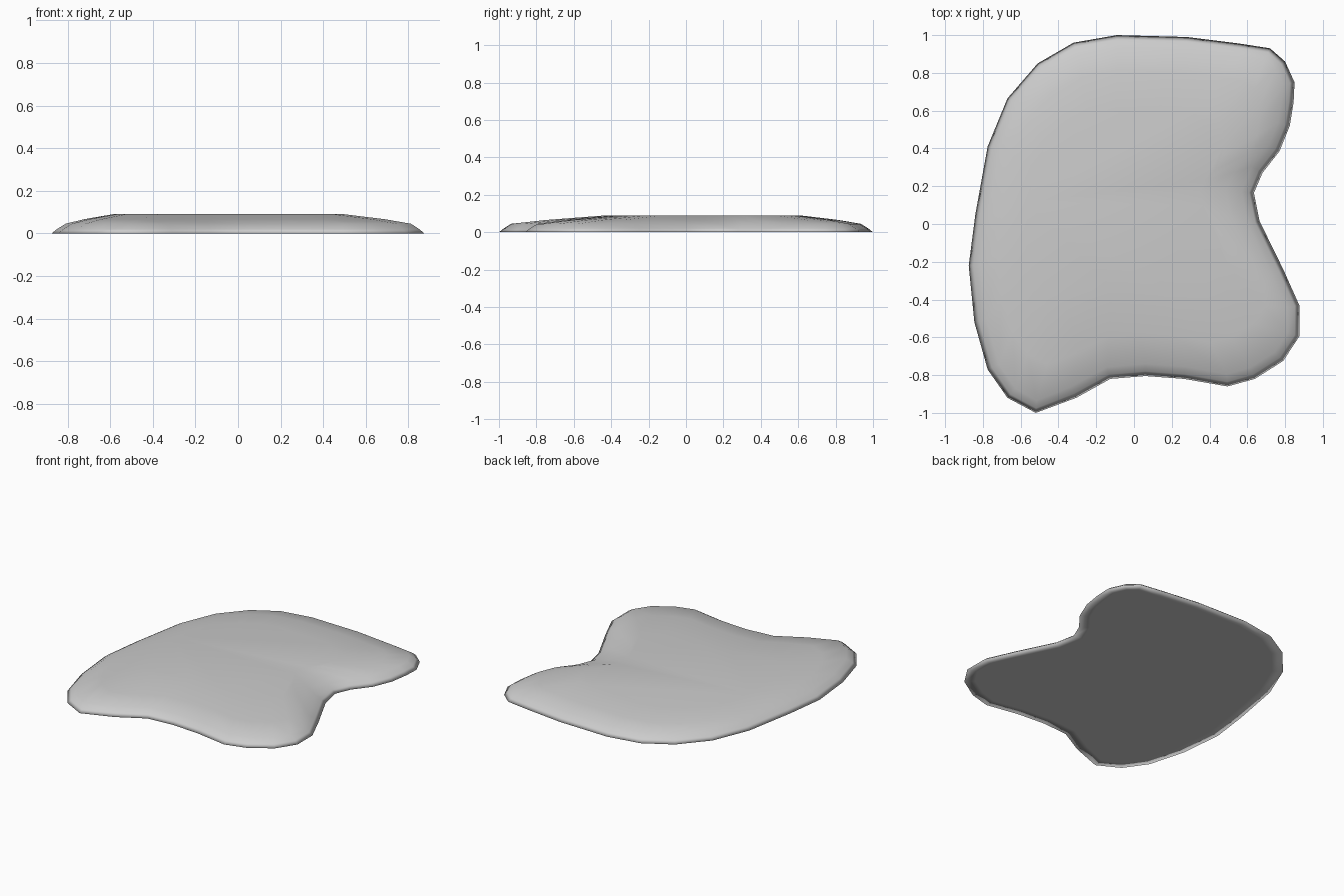
import bpy, bmesh
from mathutils import Vector

if "Cube" in bpy.data.objects:
    bpy.data.objects.remove(bpy.data.objects["Cube"])

# Outline of the slab at ground level, clockwise seen from above
OUTLINE = [(-.09, 1), (.28, .99), (.56, .955), (.72, .93), (.80, .86), (.85, .75),
           (.845, .645), (.825, .52), (.77, .385), (.68, .27), (.635, .165), (.665, .015),
           (.79, -.24), (.875, -.43), (.875, -.595), (.79, -.725), (.64, -.82), (.495, -.86),
           (.265, -.82), (.06, -.805), (-.125, -.82), (-.305, -.92), (-.52, -1), (-.67, -.92),
           (-.775, -.77), (-.845, -.52), (-.875, -.22), (-.84, .05), (-.775, .41),
           (-.67, .665), (-.51, .85), (-.32, .96)]
pts = [Vector(p) for p in OUTLINE]
n = len(pts)


def inset(d):
    """Outline moved inwards by d along its corner normals."""
    out = []
    for i, p in enumerate(pts):
        t = (pts[(i + 1) % n] - p).normalized() + (p - pts[i - 1]).normalized()
        t.normalize()
        out.append(p + Vector((t.y, -t.x)) * d)
    return out


def blend(a, b, f):
    return [p.lerp(q, f) for p, q in zip(a, b)]


# Rings from the underside, round the rim, up to the flat top
shoulder = inset(.065)
plateau = [Vector((p.x * .62 - .045, p.y * .52 + .09)) for p in pts]
rings = [(inset(.07), 0), (pts, 0), (inset(.025), .02), (shoulder, .045),
         (blend(shoulder, plateau, .38), .066), (plateau, .09)]

bm = bmesh.new()
loops = [[bm.verts.new((p.x, p.y, z)) for p in ring] for ring, z in rings]
for a, b in zip(loops, loops[1:]):
    for i in range(n):
        j = (i + 1) % n
        bm.faces.new((a[i], b[i], b[j], a[j]))
# Underside and top caps
bm.faces.new(loops[0])
bm.faces.new(loops[-1])
bmesh.ops.recalc_face_normals(bm, faces=bm.faces)
for f in bm.faces:
    f.smooth = True

mesh = bpy.data.meshes.new("stone_slab")
bm.to_mesh(mesh)
bm.free()
slab = bpy.data.objects.new("stone_slab", mesh)
bpy.context.collection.objects.link(slab)
